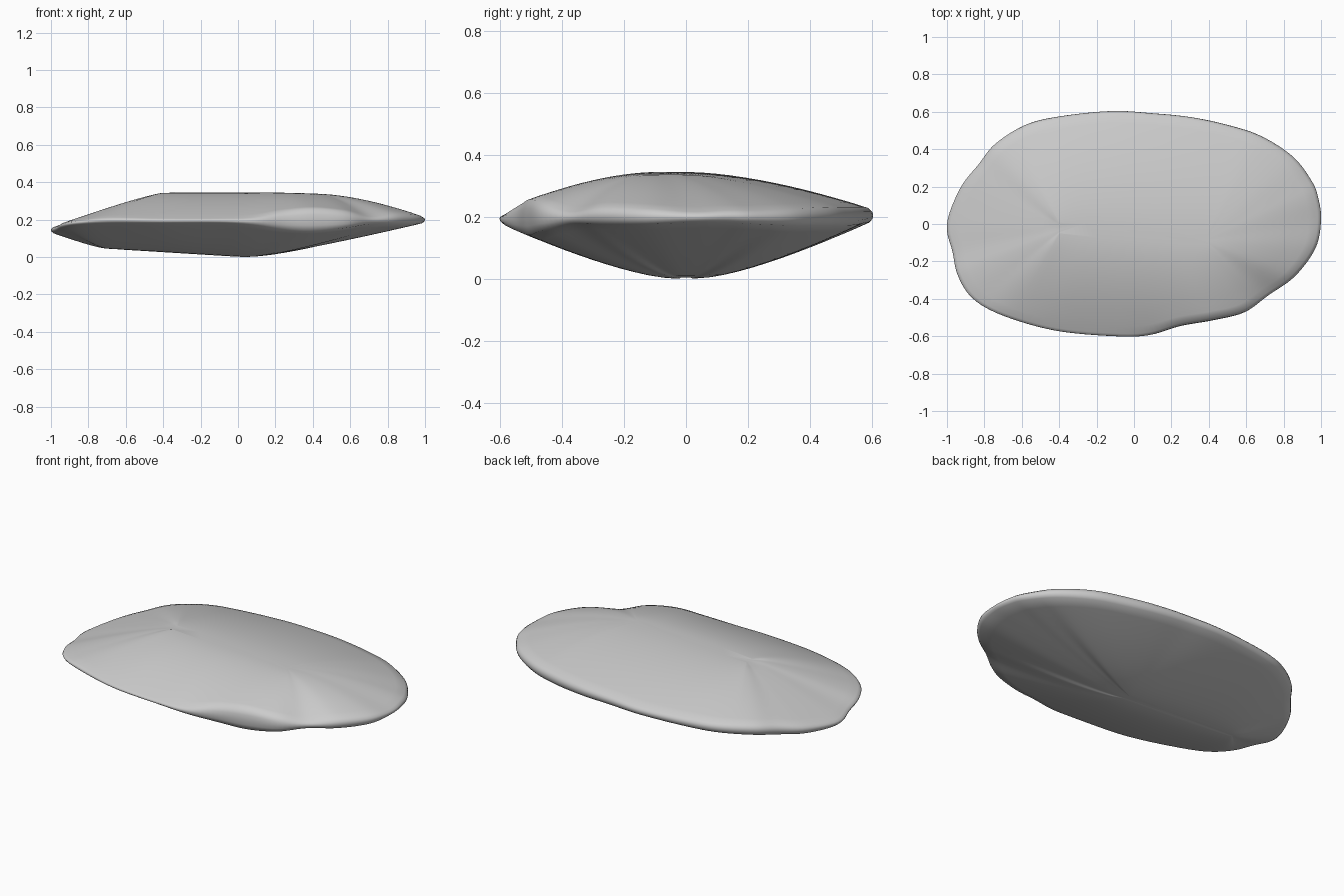
import bpy, bmesh

if "Cube" in bpy.data.objects:
    bpy.data.objects.remove(bpy.data.objects["Cube"])

# Rim outline, counter-clockwise: x, y, lower edge height, upper edge height
RIM = [
    (1.0, .02, .19, .225), (.985, .14, .19, .23), (.95, .23, .185, .23), (.85, .36, .18, .235),
    (.68, .47, .18, .24), (.5, .53, .18, .24), (.3, .572, .185, .24), (.1, .592, .19, .24),
    (-.12, .604, .19, .235), (-.4, .575, .185, .235), (-.58, .53, .18, .235), (-.74, .43, .17, .23),
    (-.83, .32, .155, .215), (-.93, .19, .14, .19), (-1.0, .0, .135, .17), (-.97, -.15, .15, .18),
    (-.94, -.28, .165, .195), (-.86, -.4, .18, .205), (-.7, -.49, .19, .22), (-.42, -.57, .19, .215),
    (-.1, -.6, .19, .215), (.08, -.594, .18, .22), (.25, -.545, .158, .25), (.42, -.515, .15, .265),
    (.59, -.472, .165, .25), (.72, -.38, .185, .225), (.86, -.28, .185, .24), (.97, -.13, .185, .235),
]
STEPS = 6


def smooth_loop(pts, steps):
    """Closed Catmull-Rom interpolation."""
    n, out = len(pts), []
    for i in range(n):
        quad = [pts[(i + k) % n] for k in (-1, 0, 1, 2)]
        for s in range(steps):
            t = s / steps
            out.append(tuple(
                .5 * (2 * b + (c - a) * t + (2 * a - 5 * b + 4 * c - d) * t * t
                      + (3 * b - a - 3 * c + d) * t ** 3)
                for a, b, c, d in zip(*quad)))
    return out


def clamp(v, lo, hi):
    return max(lo, min(hi, v))


def top_point(p, t):
    """Sloping face from the long top ridge to the upper rim edge."""
    x, y, _, zu = p
    rx = clamp(.6 * x, -.4, .4)
    ry = -.02 - .08 * (rx + .4) + .06 * y
    rz = .355 - .06 * max(0, rx - .1) ** 2
    left = clamp((-x - .45) / .4, 0, 1)
    f = t ** (1.7 - .55 * left)
    return (rx + (.982 * x - rx) * t, ry + (.975 * y - ry) * t, rz + (zu - rz) * f)


def bottom_point(p, t):
    """Shallow keel from the underside ridge to the lower rim edge."""
    x, y, zl, _ = p
    rx = clamp(.75 * x, -.7, .05)
    ry = .06 * y
    rz = .005 - .065 * min(0, rx)
    f = t ** (1.4 if abs(y) > .3 else 1.2)
    return (rx + (.985 * x - rx) * t, ry + (.98 * y - ry) * t, rz + (zl - rz) * f)


rim = smooth_loop(RIM, STEPS)
N = 12
rings = [[top_point(p, i / N) for p in rim] for i in range(N + 1)]
# Rounded edge band
for k, inset in ((.75, .996), (.5, 1.0), (.25, .996)):
    rings.append([(p[0] * inset, p[1] * inset, p[2] + (p[3] - p[2]) * k) for p in rim])
rings += [[bottom_point(p, i / N) for p in rim] for i in range(N, -1, -1)]

# Skin the rings into one closed stone
bm = bmesh.new()
loops = [[bm.verts.new(c) for c in ring] for ring in rings]
count = len(rim)
for a, b in zip(loops, loops[1:]):
    for j in range(count):
        k = (j + 1) % count
        bm.faces.new((a[j], b[j], b[k], a[k]))
bm.faces.new(loops[0])
bm.faces.new(loops[-1][::-1])

# Soften the creases of the faces a little, then rest on the ground
inner = [v for ring in loops[:N - 1] + loops[-N + 1:] for v in ring]
for _ in range(6):
    bmesh.ops.smooth_vert(bm, verts=inner, factor=.5, use_axis_x=False,
                          use_axis_y=False, use_axis_z=True)
bmesh.ops.recalc_face_normals(bm, faces=bm.faces)
low = min(v.co.z for v in bm.verts)
for v in bm.verts:
    v.co.z -= low

mesh = bpy.data.meshes.new("flat_stone")
bm.to_mesh(mesh)
bm.free()
for poly in mesh.polygons:
    poly.use_smooth = True
stone = bpy.data.objects.new("flat_stone", mesh)
bpy.context.collection.objects.link(stone)
